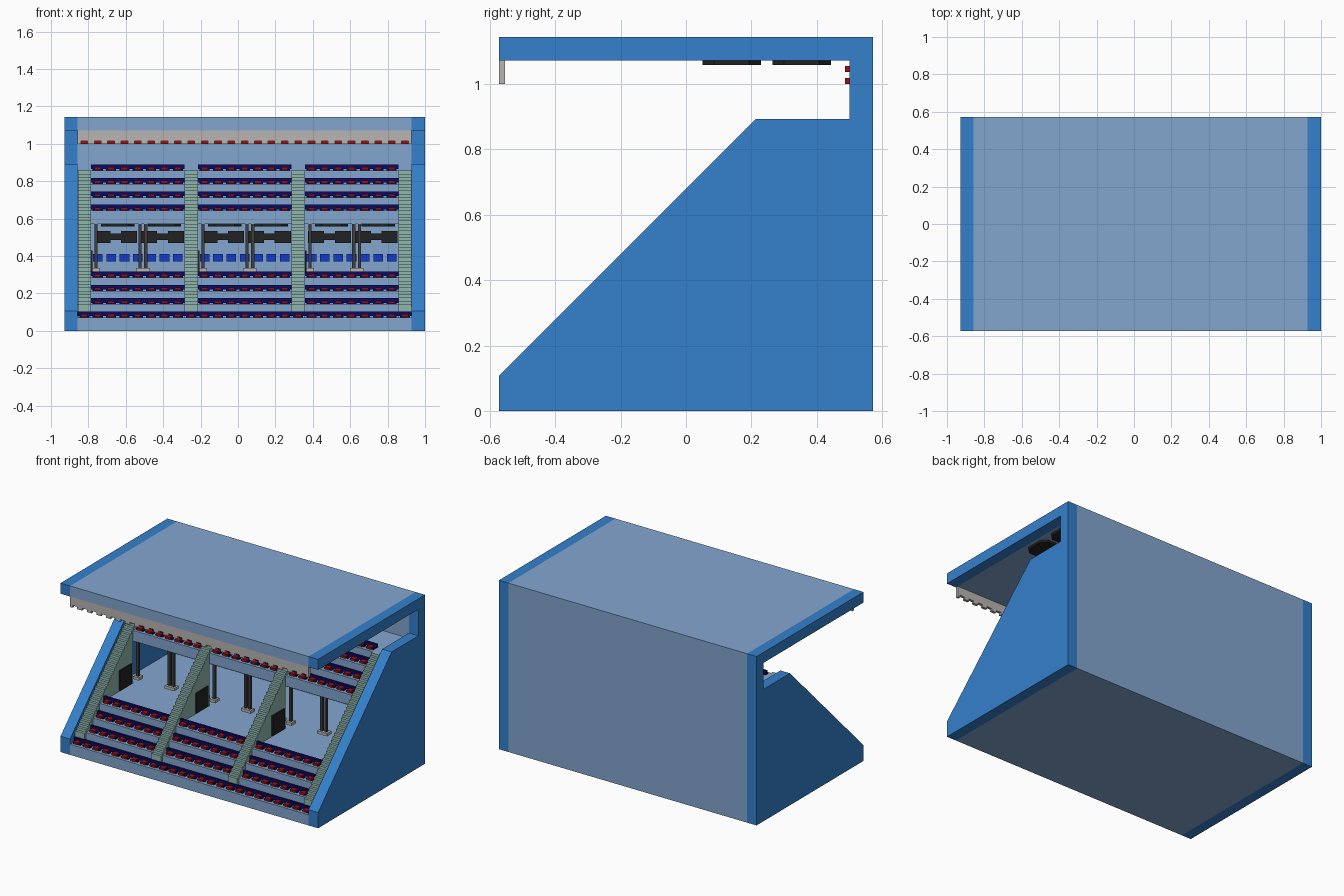
import bpy, bmesh
from mathutils import Vector

if "Cube" in bpy.data.objects:
    bpy.data.objects.remove(bpy.data.objects["Cube"])

U = 1 / 14          # one building block; everything below is in blocks


def mat(name, rgb):
    m = bpy.data.materials.new(name)
    lin = [(c / 255 / 12.92) if c / 255 <= 0.04045 else ((c / 255 + 0.055) / 1.055) ** 2.4 for c in rgb]
    m.diffuse_color = (*lin, 1)
    m.use_nodes = True
    m.node_tree.nodes["Principled BSDF"].inputs["Base Color"].default_value = m.diffuse_color
    return m


BLUE = mat("wall_blue", (52, 128, 204))
PALE = mat("pale_blue", (131, 166, 207))
SAGE = mat("sage_stairs", (143, 182, 174))
GREY = mat("light_grey", (184, 182, 180))
BLACK = mat("black_panel", (34, 34, 36))
POST = mat("dark_post", (62, 62, 64))
NAVY = mat("navy_seat", (10, 10, 98))
RED = mat("red_seat", (155, 14, 18))
BRIGHT = mat("bright_blue", (18, 58, 205))


def finish(name, bm, material):
    for v in bm.verts:
        v.co *= U
    bmesh.ops.recalc_face_normals(bm, faces=bm.faces)
    me = bpy.data.meshes.new(name)
    bm.to_mesh(me)
    bm.free()
    me.materials.append(material)
    ob = bpy.data.objects.new(name, me)
    bpy.context.collection.objects.link(ob)
    return ob


def boxes(name, items, material):
    """Many axis-aligned boxes (x0, x1, y0, y1, z0, z1) in one object."""
    bm = bmesh.new()
    for x0, x1, y0, y1, z0, z1 in items:
        r = bmesh.ops.create_cube(bm, size=1)
        for v in r["verts"]:
            v.co = Vector((x0 if v.co.x < 0 else x1, y0 if v.co.y < 0 else y1, z0 if v.co.z < 0 else z1))
    return finish(name, bm, material)


def prism(name, yz, x0, x1, material):
    """Side profile in y, z pushed from x0 to x1."""
    bm = bmesh.new()
    f = bm.faces.new([bm.verts.new((x0, y, z)) for y, z in yz])
    r = bmesh.ops.extrude_face_region(bm, geom=[f])
    for v in r["geom"]:
        if isinstance(v, bmesh.types.BMVert):
            v.co.x = x1
    return finish(name, bm, material)


def plates(name, centres, half, z0, z1, material):
    """Flat eight-sided ceiling plates."""
    bm = bmesh.new()
    h, c = half, half * 0.6
    ring = [(h, c), (c, h), (-c, h), (-h, c), (-h, -c), (-c, -h), (c, -h), (h, -c)]
    for x, y in centres:
        f = bm.faces.new([bm.verts.new((x + a, y + b, z0)) for a, b in ring])
        r = bmesh.ops.extrude_face_region(bm, geom=[f])
        for v in r["geom"]:
            if isinstance(v, bmesh.types.BMVert):
                v.co.z = z1
    return finish(name, bm, material)


# End walls with the sloped cut and the roof arm
wall = [(-8, 0), (8, 0), (8, 16), (-8, 16), (-8, 15), (7, 15), (7, 12.5), (3, 12.5), (-8, 1.5)]
prism("left_end_wall", wall, -13, -12, BLUE)
prism("right_end_wall", wall, 13, 14, BLUE)

# Roof, back wall, lower and upper terraces in one outline
shell = [(-8, 0), (8, 0), (8, 16), (-8, 16), (-8, 15), (7, 15), (7, 12), (3, 12)]
for i in (11, 10, 9):
    shell += [(i - 8, i), (i - 9, i)]
shell += [(0, 8), (7, 8), (7, 4), (-5, 4)]
for i in (3, 2, 1):
    shell += [(i - 8, i), (i - 9, i)]
clean = [p for k, p in enumerate(shell) if p != shell[k - 1]]
prism("terrace_shell", clean, -12, 13, PALE)

# Stepped aisles, solid down to the concourse floor
steps = []
for j in range(3, 44):
    y, z = -8 + j / 4, 1 + j / 4
    steps += [(y, z), (y, z + 0.25)]
aisle = steps + [(3, 12), (3, 8), (0, 8), (0, 4), (-4, 4), (-7.25, 1)]
for n, x in enumerate((-12, -4, 4, 12)):
    prism("aisle_stairs_%d" % (n + 1), aisle, x + 0.01, x + 0.99, SAGE)

# Seat rows
bays = (-11, -3, 5)
backs, cushions = [], []
for row in (1, 2, 3, 4, 9, 10, 11, 12):
    cells = range(-12, 13) if row == 1 else [b + k for b in bays for k in range(7)]
    for x in cells:
        y = row - 9
        backs.append((x, x + 1, y + 0.6, y + 0.8, row + 0.1, row + 0.45))
        backs.append((x + 0.12, x + 0.88, y + 0.3, y + 0.6, row, row + 0.12))
        cushions.append((x + 0.25, x + 0.75, y + 0.15, y + 0.62, row + 0.05, row + 0.25))
boxes("seat_backs", backs, NAVY)
boxes("seat_cushions", cushions, RED)

# Roof fascia with notched lower edge
teeth = [(-12, 13, -8, -7.75, 14.22, 15)]
for x in range(-12, 14):
    teeth.append((max(x - 0.25, -12), min(x + 0.25, 13), -8, -7.75, 14, 14.22))
boxes("roof_fascia", teeth, GREY)

# Red blocks along the top of the back wall
boxes("back_wall_blocks", [(x + 0.25, x + 0.75, 6.8, 7, z, z + 0.25)
                           for x in range(-12, 13) for z in (14, 14.5)], RED)

# Dark ceiling panels under the roof and inside the concourse
cols = [0.5 + (k - 3.5) * 3.125 for k in range(8)]
plates("roof_ceiling_panels", [(x, y) for x in cols for y in (1.95, 4.95)], 1.25, 14.8, 15, BLACK)
plates("concourse_ceiling_panels", [(b + o, y) for b in bays for o in (2, 5.5)
                                    for y in (1.95, 4.95)], 1.25, 7.8, 8, BLACK)

# Concourse: screens and blue panels on the back wall, doors on the aisle sides
screens, panels, doors, posts, feet = [], [], [], [], []
for b in bays:
    for o in (0.25, 3.75):
        screens.append((b + o, b + o + 3.2, 6.85, 7, 6.8, 7.3))
        screens.append((b + o, b + o + 1.2, 6.85, 7, 6.58, 7.48))
        screens.append((b + o + 2, b + o + 3.2, 6.85, 7, 6.58, 7.48))
    for k in range(7):
        panels.append((b + k + 0.14, b + k + 0.86, 6.85, 7, 5.2, 5.76))
    doors.append((b, b + 0.12, -2.1, -0.3, 4.1, 6))
    for o in (0.38, 3.67, 4.1, 7.39):
        posts.append((b + o - 0.12, b + o + 0.12, 0.1, 0.34, 4.7, 8))
        feet.append((b + o - 0.3, b + o + 0.3, -0.1, 0.54, 4.45, 4.72))
boxes("concourse_screens", screens, BLACK)
boxes("concourse_blue_panels", panels, BRIGHT)
boxes("aisle_side_doors", doors, BLACK)
boxes("hanging_posts", posts, POST)
boxes("post_feet", feet, GREY)
